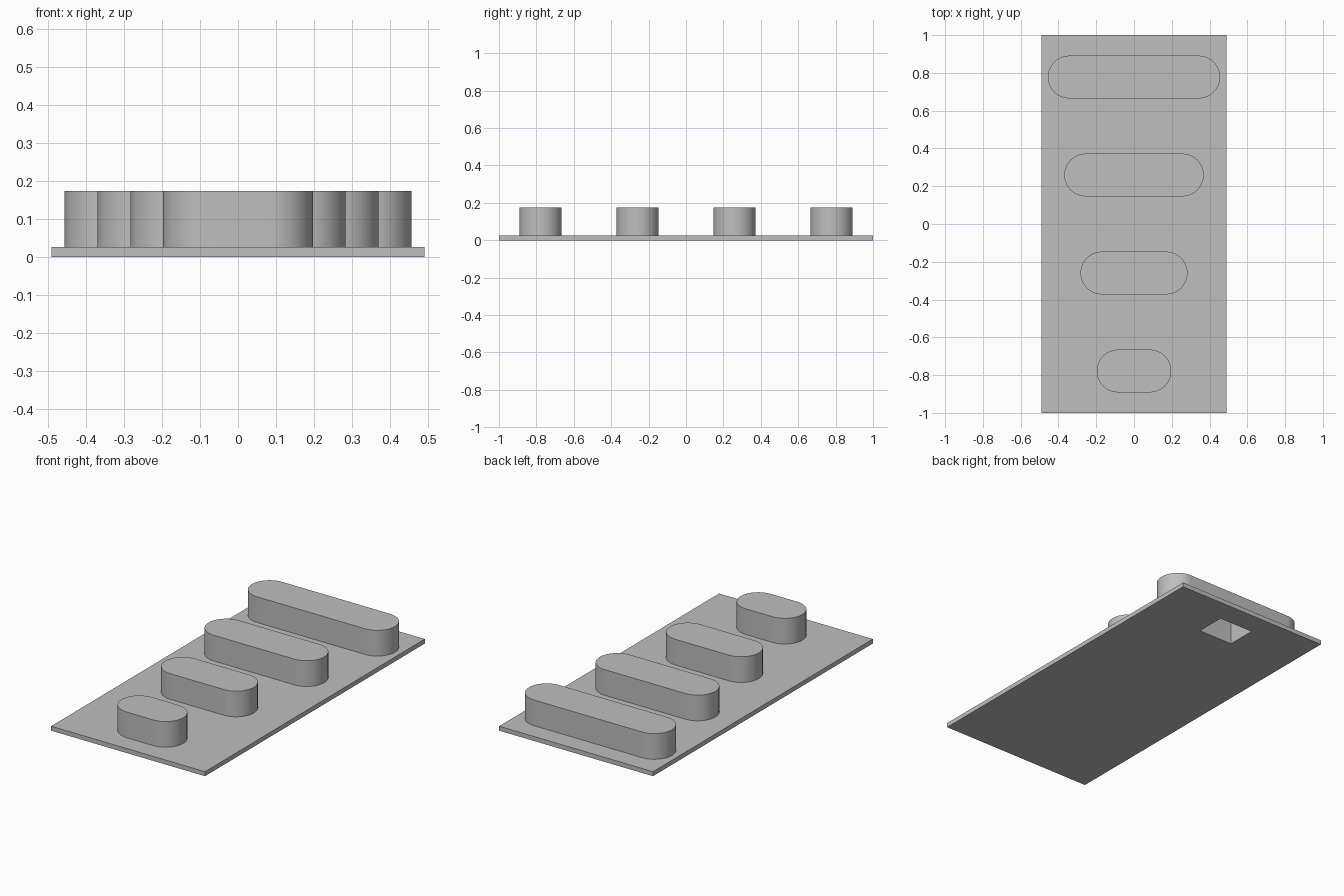
import bpy, bmesh, math

cube = bpy.data.objects.get("Cube")
if cube:
    bpy.data.objects.remove(cube, do_unlink=True)

grey = bpy.data.materials.new("plain grey")
grey.use_nodes = True
colour = (0.52, 0.52, 0.52, 1)
grey.diffuse_color = colour
grey.node_tree.nodes["Principled BSDF"].inputs["Base Color"].default_value = colour

PLATE_TOP, BAR_TOP = 0.026, 0.174
BAR_RADIUS = 0.113
END_STEPS = 32


def extrude_outline(name, outline, bottom, top, round_sides=False):
    """Raise a flat outline into a solid; curved walls may be smooth."""
    bm = bmesh.new()
    face = bm.faces.new([bm.verts.new((x, y, bottom)) for x, y in outline])
    result = bmesh.ops.extrude_face_region(bm, geom=[face], use_keep_orig=True)
    raised = [v for v in result["geom"] if isinstance(v, bmesh.types.BMVert)]
    bmesh.ops.translate(bm, verts=raised, vec=(0, 0, top - bottom))
    bmesh.ops.recalc_face_normals(bm, faces=bm.faces)
    for f in bm.faces:
        f.smooth = round_sides and abs(f.normal.z) < 0.5
    mesh = bpy.data.meshes.new(name)
    bm.to_mesh(mesh)
    bm.free()
    mesh.materials.append(grey)
    obj = bpy.data.objects.new(name, mesh)
    bpy.context.collection.objects.link(obj)
    return obj


def rectangle(half_x, half_y, centre_y=0):
    return [(sx * half_x, centre_y + sy * half_y)
            for sx, sy in ((-1, -1), (1, -1), (1, 1), (-1, 1))]


def stadium(half_length, centre_y):
    """Rounded bar outline: a half circle at each end."""
    points = []
    for side in (1, -1):
        for i in range(END_STEPS + 1):
            a = math.pi * (i / END_STEPS - 0.5)
            points.append((side * (half_length - BAR_RADIUS + BAR_RADIUS * math.cos(a)),
                           centre_y + side * BAR_RADIUS * math.sin(a)))
    return points


# Base plate
plate = extrude_outline("base_plate", rectangle(0.49, 1), 0, PLATE_TOP)

# Four rounded bars, longest at the back
bars = []
for i, half_length in enumerate((0.456, 0.369, 0.283, 0.197)):
    y = 0.778 - i * 0.5187
    bars.append(extrude_outline(f"rounded_bar_{i + 1}", stadium(half_length, y),
                                PLATE_TOP, BAR_TOP, True))

# Rectangular pocket cut from below into the longest bar
cutter = extrude_outline("pocket_cutter", rectangle(0.11, 0.087, 0.778), -0.05, 0.15)
cutter.hide_render = True
cutter.hide_viewport = True
for part in (plate, bars[0]):
    cut = part.modifiers.new("pocket", "BOOLEAN")
    cut.operation = "DIFFERENCE"
    cut.solver = "EXACT"
    cut.object = cutter
